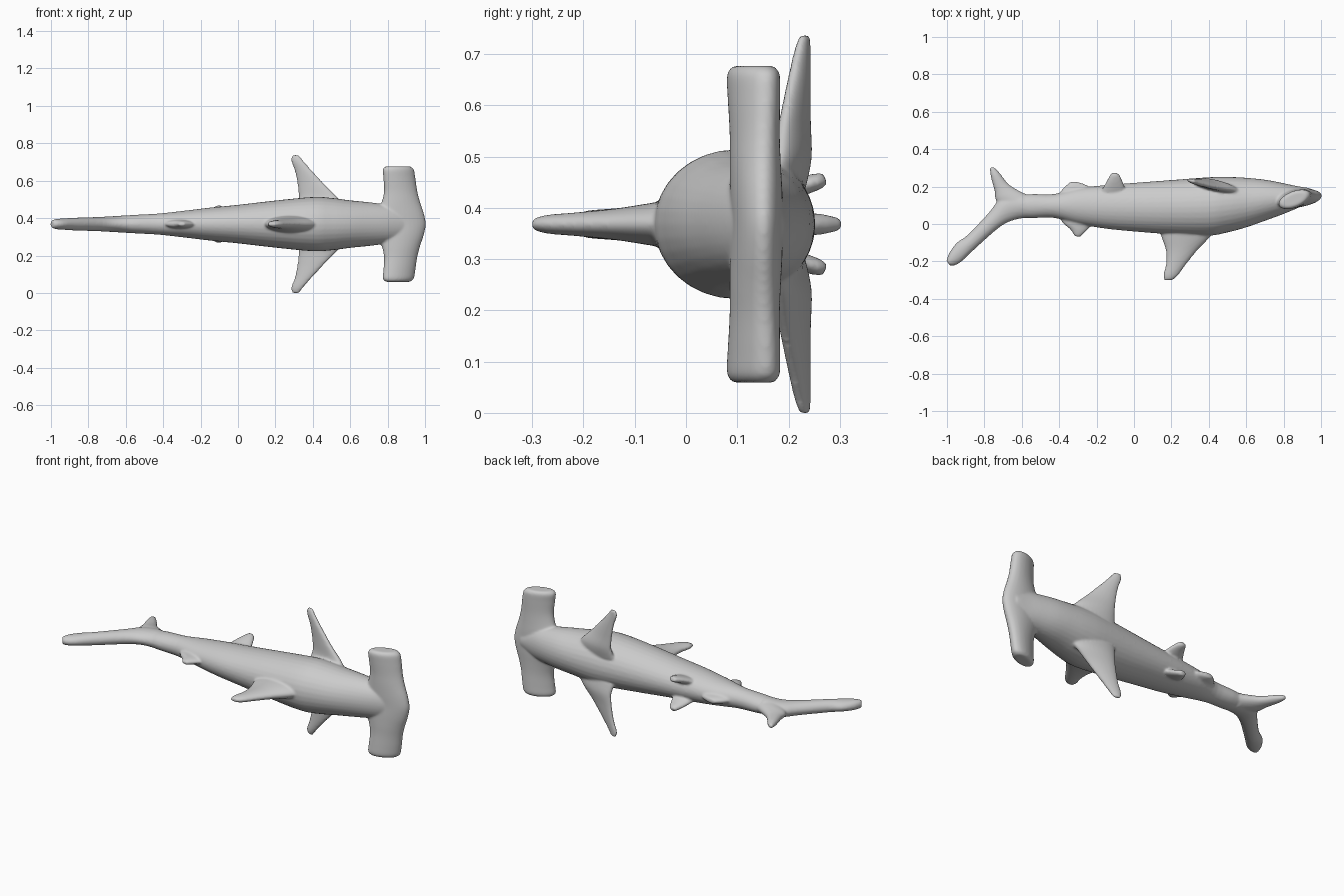
import bpy, bmesh, math
from mathutils import Vector

CENTRE_Z = 0.368          # plane of symmetry (dorsal side faces -y, head faces +x)
bm = bmesh.new()


def smooth_rows(rows, steps):
    """Catmull-Rom interpolation through rows of numbers."""
    out = []
    n = len(rows)
    for i in range(n - 1):
        p = [rows[max(i - 1, 0)], rows[i], rows[i + 1], rows[min(i + 2, n - 1)]]
        for k in range(steps):
            t = k / steps
            out.append([0.5 * (2 * b + (c - a) * t + (2 * a - 5 * b + 4 * c - d) * t * t
                               + (3 * b - a - 3 * c + d) * t ** 3) for a, b, c, d in zip(*p)])
    out.append(rows[-1])
    return out


def loft(rows, normal=(0, 0, 1), steps=4, sides=32):
    """Closed skin through elliptical sections: lead xyz, trail xyz, half thickness."""
    normal = Vector(normal).normalized()
    rings = []
    for r in smooth_rows(rows, steps):
        lead, trail = Vector(r[0:3]), Vector(r[3:6])
        mid, u, v = (lead + trail) / 2, (lead - trail) / 2, normal * r[6]
        rings.append([bm.verts.new(mid + u * math.cos(a) + v * math.sin(a))
                      for a in (math.tau * k / sides for k in range(sides))])
    for a, b in zip(rings, rings[1:]):
        for k in range(sides):
            j = (k + 1) % sides
            bm.faces.new((a[k], a[j], b[j], b[k]))
    bm.faces.new(rings[0])
    bm.faces.new(rings[-1])


def flat_fin(rows):
    """Fin in the symmetry plane: lead x, y, trail x, y, half thickness."""
    loft([(a, b, 0, c, d, 0, h) for a, b, c, d, h in rows])


# Body: x, back y, belly y, half width
body = [(-0.68, 0.05, 0.12, 0.035), (-0.57, 0.032, 0.158, 0.048), (-0.43, 0.033, 0.16, 0.056),
        (-0.30, 0.0, 0.192, 0.07), (-0.15, -0.025, 0.208, 0.088), (0.0, -0.04, 0.22, 0.103),
        (0.20, -0.055, 0.235, 0.126), (0.40, -0.062, 0.25, 0.145), (0.50, -0.045, 0.252, 0.14),
        (0.60, -0.018, 0.247, 0.127), (0.70, 0.017, 0.237, 0.117), (0.79, 0.05, 0.22, 0.105),
        (0.87, 0.083, 0.203, 0.09), (0.94, 0.115, 0.192, 0.05)]
loft([(x, lo, 0, x, hi, 0, w) for x, lo, hi, w in body])

# Hammer-shaped head: offset from centre, front x, front y, rear x, rear y, half thickness
half = [(0.0, 1.003, 0.157, 0.74, 0.12, 0.050), (0.06, 0.992, 0.157, 0.745, 0.117, 0.050),
        (0.12, 0.972, 0.158, 0.77, 0.112, 0.047), (0.18, 0.957, 0.16, 0.782, 0.108, 0.044),
        (0.25, 0.947, 0.163, 0.778, 0.102, 0.044), (0.293, 0.938, 0.163, 0.775, 0.1, 0.043),
        (0.309, 0.918, 0.157, 0.793, 0.107, 0.032)]
head = [(-z, *r) for z, *r in reversed(half[1:])] + half
loft([(a, b, z, c, d, z, h) for z, a, b, c, d, h in head], normal=(-0.35, 1, 0))

# Main dorsal fin
flat_fin([(0.47, 0.02, 0.12, 0.02, 0.055), (0.41, -0.065, 0.145, -0.065, 0.042),
          (0.335, -0.145, 0.17, -0.14, 0.03), (0.275, -0.22, 0.172, -0.21, 0.023),
          (0.235, -0.275, 0.157, -0.27, 0.018), (0.205, -0.3, 0.162, -0.3, 0.01)])

# Second dorsal fin
flat_fin([(-0.20, 0.05, -0.40, 0.06, 0.03), (-0.235, -0.015, -0.385, 0.01, 0.022),
          (-0.262, -0.045, -0.34, -0.03, 0.018), (-0.285, -0.068, -0.318, -0.065, 0.01)])

# Anal fin
flat_fin([(-0.22, 0.16, -0.42, 0.13, 0.03), (-0.24, 0.2, -0.385, 0.185, 0.022),
          (-0.285, 0.22, -0.35, 0.217, 0.015), (-0.31, 0.226, -0.338, 0.225, 0.009)])

# Tail: long upper lobe
flat_fin([(-0.56, 0.035, -0.60, 0.16, 0.048), (-0.64, 0.022, -0.705, 0.145, 0.042),
          (-0.72, -0.018, -0.775, 0.062, 0.038), (-0.855, -0.137, -0.885, -0.055, 0.034),
          (-0.925, -0.203, -0.945, -0.098, 0.03), (-0.962, -0.222, -0.985, -0.15, 0.027),
          (-0.985, -0.222, -1.003, -0.195, 0.02)])

# Tail: short lower lobe
flat_fin([(-0.55, 0.148, -0.66, 0.03, 0.045), (-0.61, 0.175, -0.735, 0.12, 0.035),
          (-0.672, 0.215, -0.745, 0.175, 0.026), (-0.722, 0.278, -0.765, 0.25, 0.02),
          (-0.75, 0.305, -0.772, 0.302, 0.011)])

for s in (1, -1):
    # Pectoral fins
    loft([(0.60, 0.15, s * 0.07, 0.31, 0.215, s * 0.07, 0.04),
          (0.545, 0.18, s * 0.13, 0.325, 0.232, s * 0.13, 0.03),
          (0.475, 0.19, s * 0.2, 0.32, 0.235, s * 0.2, 0.022),
          (0.40, 0.205, s * 0.28, 0.305, 0.236, s * 0.28, 0.017),
          (0.348, 0.218, s * 0.34, 0.284, 0.237, s * 0.34, 0.013),
          (0.325, 0.227, s * 0.37, 0.292, 0.237, s * 0.37, 0.008)], normal=(0.2, 1, 0))
    # Pelvic fins
    loft([(-0.04, 0.17, s * 0.05, -0.18, 0.17, s * 0.05, 0.024),
          (-0.06, 0.225, s * 0.073, -0.15, 0.222, s * 0.073, 0.019),
          (-0.075, 0.258, s * 0.084, -0.13, 0.258, s * 0.084, 0.016),
          (-0.09, 0.272, s * 0.089, -0.118, 0.272, s * 0.089, 0.011)], normal=(0, -0.35 * s, 1))

# Fuse all parts into one smooth skin
bmesh.ops.recalc_face_normals(bm, faces=bm.faces)
mesh = bpy.data.meshes.new("shark")
bm.to_mesh(mesh)
bm.free()
shark = bpy.data.objects.new("shark", mesh)
bpy.context.collection.objects.link(shark)
shark.location.z = CENTRE_Z

remesh = shark.modifiers.new("fuse", 'REMESH')
remesh.mode = 'VOXEL'
remesh.voxel_size = 0.0065
remesh.use_smooth_shade = True
soften = shark.modifiers.new("soften", 'SMOOTH')
soften.factor = 0.5
soften.iterations = 5
